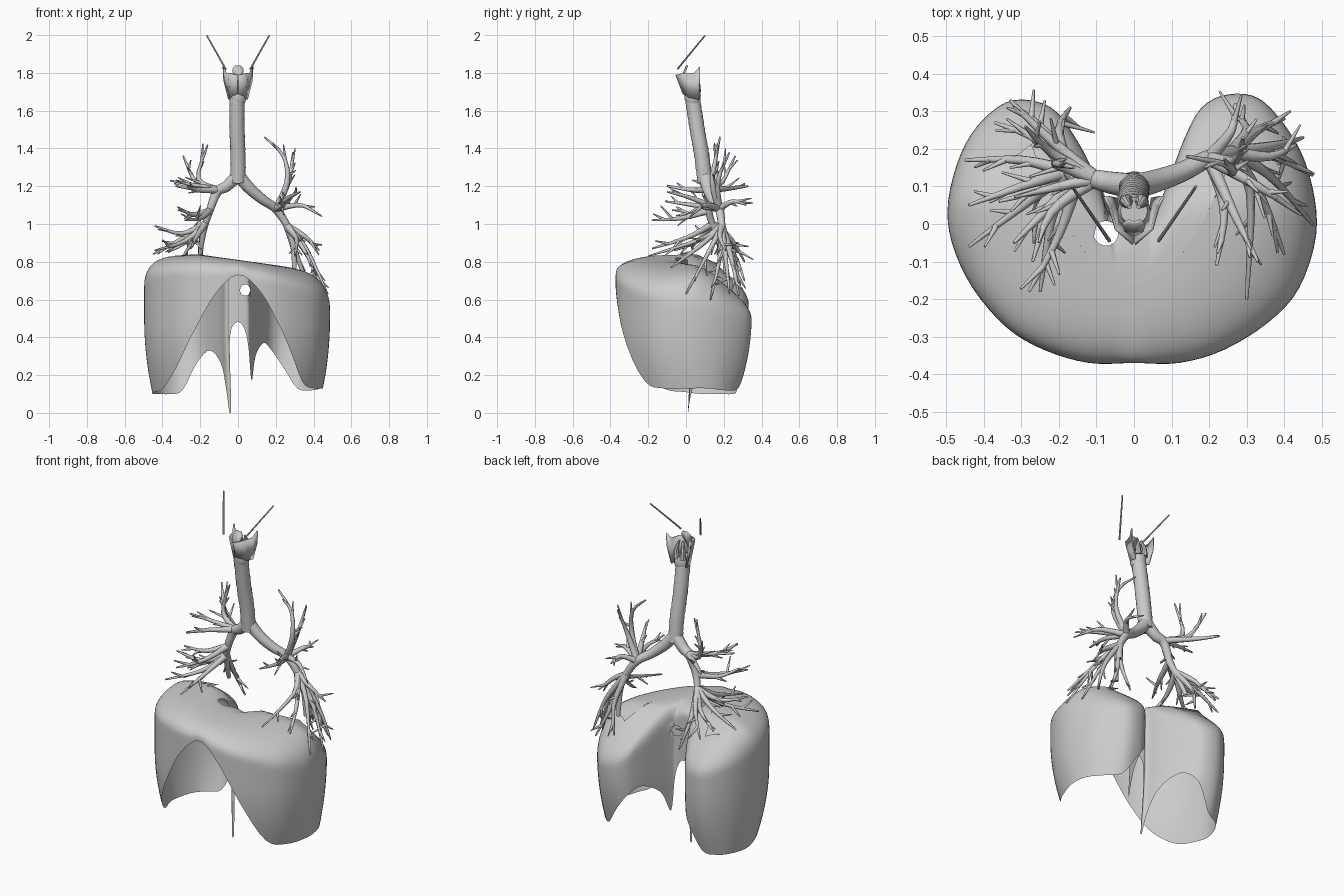
import bpy
import bmesh
import math
import random
from mathutils import Vector

random.seed(4)

if "Cube" in bpy.data.objects:
    bpy.data.objects.remove(bpy.data.objects["Cube"], do_unlink=True)

# One plain grey for every part
grey = bpy.data.materials.new("plain_grey")
grey.use_nodes = True
colour = (0.6, 0.6, 0.6, 1)
grey.diffuse_color = colour
grey.node_tree.nodes["Principled BSDF"].inputs["Base Color"].default_value = colour


def finish(bm, name, angle=40):
    """Turn a bmesh into a named, shaded object."""
    bmesh.ops.recalc_face_normals(bm, faces=bm.faces)
    mesh = bpy.data.meshes.new(name)
    bm.to_mesh(mesh)
    bm.free()
    mesh.materials.append(grey)
    obj = bpy.data.objects.new(name, mesh)
    bpy.context.collection.objects.link(obj)
    bpy.ops.object.select_all(action="DESELECT")
    obj.select_set(True)
    bpy.context.view_layer.objects.active = obj
    bpy.ops.object.shade_smooth_by_angle(angle=math.radians(angle))
    return obj


def spline(points, steps, closed=False):
    """Catmull-Rom curve through the points."""
    pts = [Vector(p) for p in points]
    n = len(pts)
    out = []
    for i in range(n if closed else n - 1):
        if closed:
            a, b, c, d = (pts[(i + k) % n] for k in (-1, 0, 1, 2))
        else:
            a, b, c, d = (pts[min(max(i + k, 0), n - 1)] for k in (-1, 0, 1, 2))
        for s in range(steps):
            t = s / steps
            out.append(b + (c - a) * t / 2
                       + (a - b * 2.5 + c * 2 - d / 2) * t ** 2
                       + (b * 3 - a - c * 3 + d) * t ** 3 / 2)
    return out if closed else out + [pts[-1]]


def bridge(bm, rings):
    """Skin neighbouring rings of vertices with quads."""
    for lower, upper in zip(rings, rings[1:]):
        count = len(lower)
        for i in range(count):
            j = (i + 1) % count
            bm.faces.new((lower[i], lower[j], upper[j], upper[i]))


def tube(bm, path, radii, sides=8):
    """Round tube along a path with one radius per point."""
    rings = []
    for i, p in enumerate(path):
        ahead = path[min(i + 1, len(path) - 1)] - path[max(i - 1, 0)]
        turn = Vector((0, 0, 1)).rotation_difference(ahead.normalized())
        ring = []
        for k in range(sides):
            a = math.tau * k / sides
            offset = Vector((math.cos(a), math.sin(a), 0)) * radii[i]
            ring.append(bm.verts.new(p + turn @ offset))
        rings.append(ring)
    bridge(bm, rings)
    bm.faces.new(rings[0][::-1])
    bm.faces.new(rings[-1])


def taper(bm, points, start, end, steps=4, sides=8):
    path = spline(points, steps)
    last = len(path) - 1
    tube(bm, path, [start + (end - start) * i / last for i in range(last + 1)], sides)
    return path


# Diaphragm rim: x, y and the height of the lower edge, starting at front centre
rim = [
    (0, -.37, .73), (.12, -.37, .64), (.24, -.335, .42), (.36, -.26, .17),
    (.44, -.17, .13), (.485, -.03, .13), (.475, .1, .13), (.43, .22, .12),
    (.34, .33, .13), (.25, .345, .24), (.18, .31, .33), (.135, .23, .37),
    (.09, .11, .3), (.063, .045, .17), (.05, .03, .38), (.02, .025, .47),
    (-.02, .025, .47), (-.045, .03, .38), (-.054, .025, .03), (-.064, .025, 0),
    (-.075, .045, .13), (-.095, .11, .26), (-.15, .22, .33), (-.22, .31, .27),
    (-.32, .33, .12), (-.4, .28, .1), (-.46, .19, .1), (-.495, .06, .1),
    (-.485, -.05, .11), (-.43, -.17, .13), (-.34, -.275, .24), (-.24, -.335, .42),
    (-.12, -.37, .63),
]
bm = bmesh.new()
DOME, WALL = 16, 12
columns = []
for p in spline(rim, 4, closed=True):
    low = max(p.z, 0)
    # The wall stands taller in the notch between the lobes
    notch = math.exp(-(p.x / .12) ** 2) if p.y > -.1 else 0
    shoulder = .62 - .25 * p.y - .1 * p.x - .08 * max(p.x, 0) + .12 * notch
    shoulder = max(shoulder, low + .01)
    ridge_x = p.x * .55
    ridge = Vector((ridge_x, 5 * ridge_x ** 2 - .16, 0))
    edge = Vector((p.x, p.y, 0))
    column = []
    for r in range(DOME + 1):
        a = math.pi / 2 * r / DOME
        v = ridge.lerp(edge, math.sin(a) ** .8)
        crown = .838 - .14 * max(v.x + .2, 0) - .45 * max(v.y - .06, 0)
        v.z = shoulder + (crown - shoulder) * max(math.cos(a), 0) ** .8
        column.append(v)
    for r in range(1, WALL + 1):
        z = shoulder + (low - shoulder) * r / WALL
        tuck = .2 * (max(.5 - z, 0) / .4) ** 2 * min(1, abs(p.x) * 4 + max(-p.y, 0))
        v = edge.lerp(ridge, tuck)
        v.x += .055 * max(.4 - z, 0) * notch
        v.z = z
        column.append(v)
    columns.append(column)
bridge(bm, [[bm.verts.new(c[r]) for c in columns] for r in range(DOME + WALL + 1)])
bmesh.ops.remove_doubles(bm, verts=bm.verts, dist=.0002)


def pierce(centre, radius, flat, inside):
    """Open a round hole, seen along the axis that flat removes."""
    gone = [f for f in bm.faces
            if inside(f.calc_center_median())
            and (flat(f.calc_center_median()) - centre).length < radius]
    rim_verts = {v for f in gone for v in f.verts}
    bmesh.ops.delete(bm, geom=gone, context="FACES")
    for v in rim_verts:
        if v.is_valid:
            away = flat(v.co) - centre
            v.co += away.normalized() * radius - away


# Vein opening in the dome and gullet opening in the back wall
pierce(Vector((-.075, -.025, 0)), .033, lambda v: Vector((v.x, v.y, 0)), lambda v: v.z > .7)
pierce(Vector((.04, 0, .65)), .03, lambda v: Vector((v.x, 0, v.z)), lambda v: v.y > -.06)
finish(bm, "diaphragm", 60)

# Windpipe with faint rings
bm = bmesh.new()
path = spline([(-.005, .035, 1.66), (-.005, .06, 1.5), (0, .085, 1.35), (0, .1, 1.22)], 9)
tube(bm, path, [.041 if i % 2 else .039 for i in range(len(path))], 16)
finish(bm, "windpipe", 60)

# Airway trunks and the branches leaving them
right_trunk = [(0, .1, 1.26), (-.06, .11, 1.2), (-.11, .12, 1.17), (-.15, .12, 1.07),
               (-.18, .15, .97), (-.2, .2, .84)]
left_trunk = [(0, .1, 1.26), (.06, .115, 1.19), (.13, .14, 1.13), (.2, .175, 1.08),
              (.26, .19, .99), (.29, .2, .9), (.3, .21, .74)]
right_upper, right_middle, right_lower = (-.1, .12, 1.18), (-.15, .12, 1.07), (-.175, .14, 1)
left_upper, left_lower = (.2, .175, 1.08), (.26, .19, .99)
right_branches = [
    (right_upper, (-.2, .1, 1.2), (-.36, .06, 1.23)),
    (right_upper, (-.21, .16, 1.24), (-.16, .15, 1.42)),
    (right_upper, (-.22, .19, 1.22), (-.29, .26, 1.36)),
    (right_upper, (-.24, .24, 1.19), (-.33, .33, 1.2)),
    (right_upper, (-.22, .03, 1.18), (-.27, -.1, 1.2)),
    (right_middle, (-.24, .03, 1.05), (-.32, -.05, 1.09)),
    (right_middle, (-.2, -.03, 1.03), (-.28, -.18, 1.02)),
    (right_lower, (-.3, .1, .95), (-.44, .05, .99)),
    (right_lower, (-.3, .17, .92), (-.45, .17, .84)),
    (right_lower, (-.28, .06, .91), (-.44, -.06, .86)),
    (right_lower, (-.25, .22, .92), (-.37, .27, .85)),
    (right_lower, (-.23, .24, .92), (-.31, .31, .8)),
    (right_lower, (-.22, .01, .93), (-.25, -.18, .87)),
    (right_lower, (-.2, .25, .85), (-.17, .31, .7)),
]
left_branches = [
    (left_upper, (.26, .14, 1.22), (.24, .16, 1.36), (.14, .18, 1.46)),
    (left_upper, (.27, .17, 1.23), (.29, .23, 1.38)),
    (left_upper, (.26, .25, 1.12), (.27, .32, 1.1)),
    (left_upper, (.27, .02, 1.14), (.33, -.1, 1.17)),
    (left_upper, (.33, .1, 1.1), (.41, .05, 1.06)),
    (left_upper, (.24, .04, 1.1), (.22, -.11, 1.12)),
    (left_lower, (.36, .18, .93), (.43, .21, .86)),
    (left_lower, (.36, .13, .87), (.475, 0, .63)),
    (left_lower, (.37, .18, .83), (.475, .13, .6)),
    (left_lower, (.38, .21, .82), (.45, .23, .63)),
    (left_lower, (.3, .25, .82), (.27, .29, .66)),
    (left_lower, (.31, .08, .92), (.3, -.2, .83)),
    (left_lower, (.34, .07, .88), (.4, -.08, .77)),
    (left_lower, (.33, .25, .78), (.4, .28, .62)),
]


def twigs(bm, path, count):
    """Short straight side shoots along the outer half of a branch."""
    for k in range(count):
        i = int(len(path) * (.4 + .5 * k / count))
        i = min(i, len(path) - 2)
        along = (path[i + 1] - path[i]).normalized()
        stray = Vector([random.uniform(-1, 1) for _ in range(3)])
        heading = (along + stray * .7).normalized()
        tip = path[i] + heading * random.uniform(.05, .1)
        taper(bm, [path[i], tip], .009, .003, 2, 6)


for side, trunk, branches in (("right", right_trunk, right_branches),
                              ("left", left_trunk, left_branches)):
    bm = bmesh.new()
    taper(bm, trunk, .035, .011, 5, 12)
    finish(bm, side + "_main_airway", 60)
    bm = bmesh.new()
    for points in branches:
        twigs(bm, taper(bm, points, .02, .004), 3)
    finish(bm, side + "_airway_branches", 60)

# Voice box: ring below, two flaring shield plates, lid and small cones
bm = bmesh.new()
tube(bm, [Vector((0, .035, z)) for z in (1.64, 1.66, 1.69, 1.71)], [.036, .044, .044, .036], 14)
finish(bm, "ring_cartilage")


def plate(name, outline):
    """Thin sheet drawn on one side and mirrored to the other."""
    bm = bmesh.new()
    for face in outline:
        bm.faces.new([bm.verts.new(p) for p in face])
    bmesh.ops.remove_doubles(bm, verts=bm.verts, dist=.001)
    obj = finish(bm, name, 30)
    obj.modifiers.new("thickness", "SOLIDIFY").thickness = .008
    obj.modifiers.new("other_side", "MIRROR")


front_top, front_low = (0, -.05, 1.79), (0, -.012, 1.69)
mid_top, mid_low = (.045, -.01, 1.8), (.036, .02, 1.67)
plate("shield_cartilage", [
    (front_low, mid_low, mid_top, front_top),
    (mid_low, (.045, .07, 1.66), (.07, .075, 1.76), (.074, .075, 1.835), (.06, .045, 1.8), mid_top),
])
plate("lid_cartilage", [
    ((0, -.035, 1.73), (.025, -.02, 1.79), (.03, -.005, 1.82), (.015, .005, 1.84), (0, 0, 1.84)),
])
bm = bmesh.new()
for x in (-.02, .02):
    taper(bm, [(x, .06, 1.7), (x * 1.1, .06, 1.75), (x * .6, .045, 1.8)], .02, .006)
finish(bm, "rear_cartilages")

# Thin rods rising from the voice box
for name, x in (("right_rod", -1), ("left_rod", 1)):
    bm = bmesh.new()
    taper(bm, [(x * .065, -.045, 1.82), (x * .11, .02, 1.9), (x * .165, .1, 1.997)], .005, .004)
    finish(bm, name)
